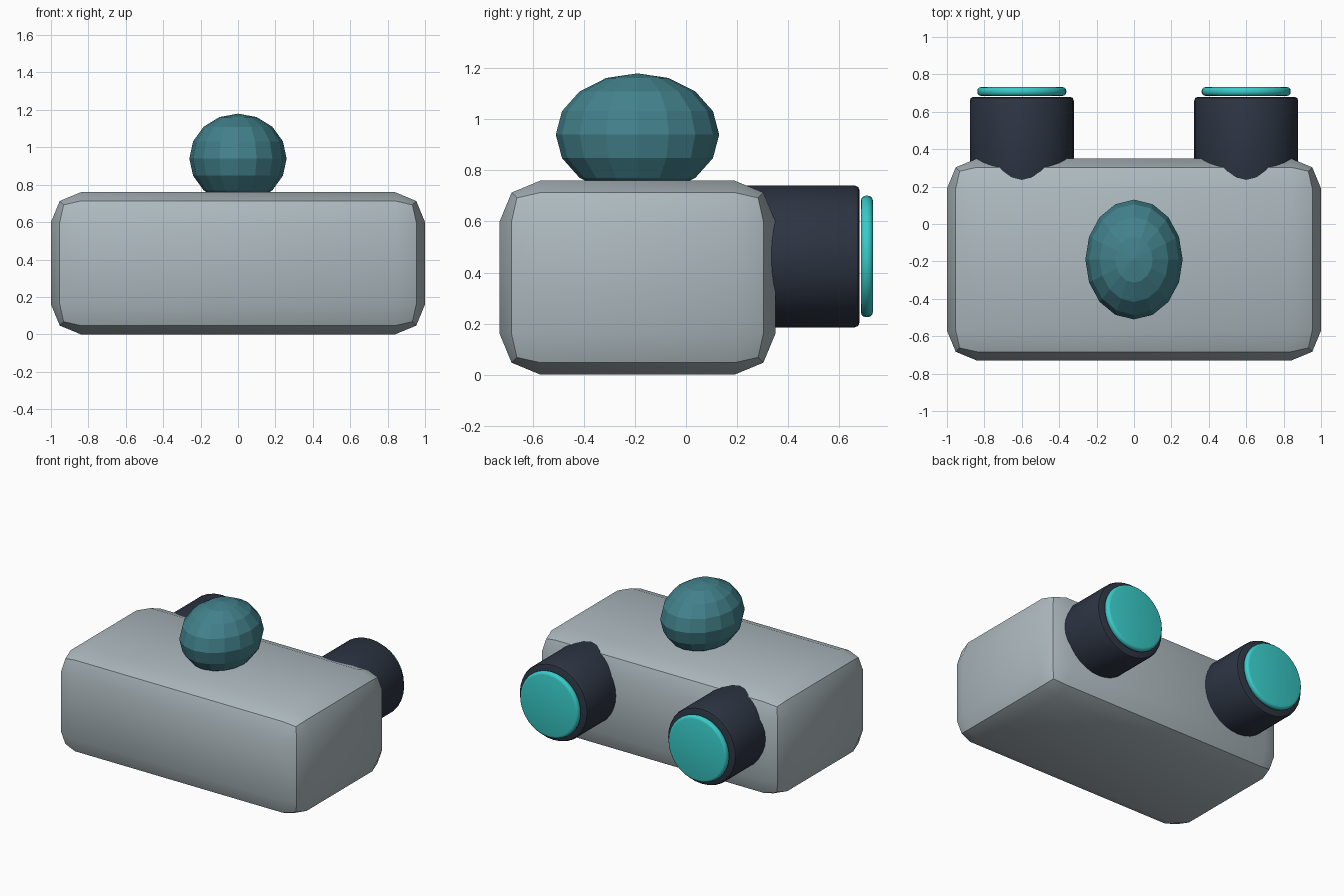
import bpy, math

if "Cube" in bpy.data.objects:
    bpy.data.objects.remove(bpy.data.objects["Cube"])


def material(name, color):
    m = bpy.data.materials.new(name)
    m.diffuse_color = (*color, 1.0)
    m.use_nodes = True
    m.node_tree.nodes["Principled BSDF"].inputs["Base Color"].default_value = m.diffuse_color
    return m


HULL = material("pale grey", (0.42, 0.49, 0.52))
GLASS = material("deep teal", (0.055, 0.22, 0.26))
DARK = material("dark navy", (0.026, 0.035, 0.055))
GLOW = material("bright turquoise", (0.04, 0.60, 0.58))


def finish(name, mat, bevel=0.0, segments=2, smooth=True):
    """Name, colour, bevel and shade the active object."""
    ob = bpy.context.object
    ob.name = name
    ob.data.materials.append(mat)
    bpy.ops.object.transform_apply(location=False, rotation=True, scale=True)
    if bevel:
        b = ob.modifiers.new("rounding", 'BEVEL')
        b.width = bevel
        b.segments = segments
        b.limit_method = 'ANGLE'
        b.angle_limit = math.radians(40)
        bpy.ops.object.modifier_apply(modifier=b.name)
    if smooth:
        bpy.ops.object.shade_smooth_by_angle(angle=math.radians(35))
    return ob


def barrel(name, x, y0, y1, radius, mat, bevel, segments):
    """Rounded cylinder lying along y."""
    bpy.ops.mesh.primitive_cylinder_add(
        vertices=32, radius=radius, depth=y1 - y0,
        location=(x, (y0 + y1) / 2, 0.463), rotation=(math.pi / 2, 0, 0))
    return finish(name, mat, bevel, segments)


# Rounded hull block
bpy.ops.mesh.primitive_cube_add(size=1, location=(0, -0.19, 0.38))
bpy.context.object.scale = (2.0, 1.08, 0.76)
finish("hull", HULL, 0.16, 2)

# Faceted canopy sunk into the top
bpy.ops.mesh.primitive_uv_sphere_add(
    segments=16, ring_count=8, radius=1, location=(0, -0.19, 0.94))
bpy.context.object.scale = (0.26, 0.32, 0.24)
finish("canopy", GLASS, smooth=False)

# Pair of rear engines with glowing discs
for side, x in (("left", -0.6), ("right", 0.6)):
    barrel(side + "_engine", x, 0.12, 0.68, 0.278, DARK, 0.02, 2)
    barrel(side + "_engine_glow", x, 0.685, 0.732, 0.238, GLOW, 0.02, 3)
